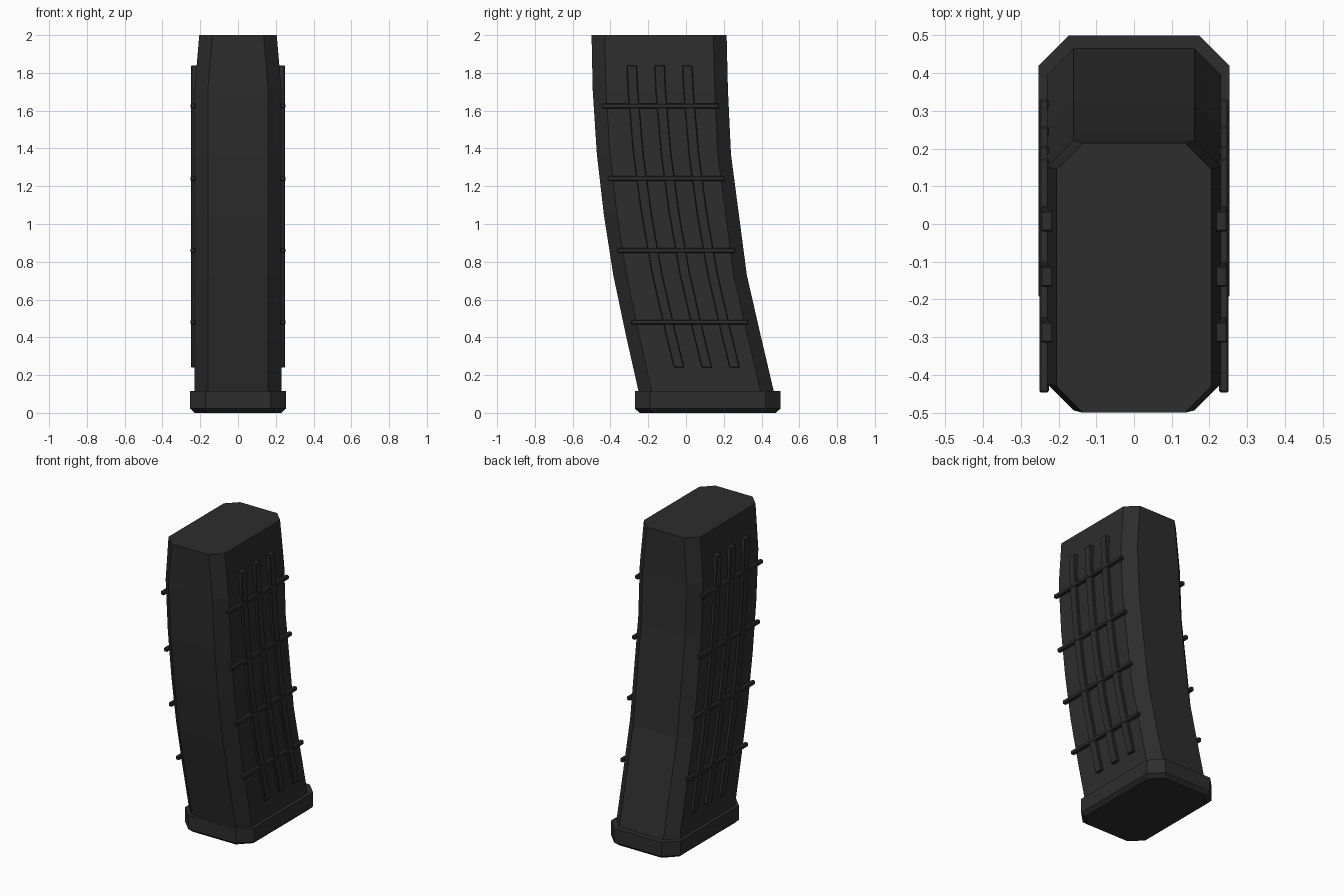
import bpy, bmesh

if "Cube" in bpy.data.objects:
    bpy.data.objects.remove(bpy.data.objects["Cube"])

mat = bpy.data.materials.new("dark charcoal polymer")
mat.diffuse_color = (0.026, 0.026, 0.026, 1)
mat.use_nodes = True
mat.node_tree.nodes["Principled BSDF"].inputs["Base Color"].default_value = mat.diffuse_color


def loft(name, rings):
    """Skin a stack of equal-sized point rings and cap both ends."""
    bm = bmesh.new()
    vs = [[bm.verts.new(p) for p in r] for r in rings]
    n = len(rings[0])
    for a, b in zip(vs, vs[1:]):
        for i in range(n):
            j = (i + 1) % n
            bm.faces.new((a[i], a[j], b[j], b[i]))
    bm.faces.new(vs[0])
    bm.faces.new(vs[-1])
    bmesh.ops.recalc_face_normals(bm, faces=bm.faces)
    me = bpy.data.meshes.new(name)
    bm.to_mesh(me)
    bm.free()
    me.materials.append(mat)
    ob = bpy.data.objects.new(name, me)
    bpy.context.collection.objects.link(ob)
    return ob


def octagon(w, y0, y1, z, c):
    """Rectangle with chamfered corners: half width w, depth y0 to y1."""
    return [(-w + c, y0, z), (w - c, y0, z), (w, y0 + c, z), (w, y1 - c, z),
            (w - c, y1, z), (-w + c, y1, z), (-w, y1 - c, z), (-w, y0 + c, z)]


def rib(name, rings, bevel):
    """Raised rib on the right side, mirrored to the left."""
    ob = loft(name, rings)
    b = ob.modifiers.new("bevel", 'BEVEL')
    b.width = bevel
    b.segments = 1
    b.limit_method = 'ANGLE'
    m = ob.modifiers.new("mirror", 'MIRROR')
    m.use_axis = (True, False, False)


# Curved body: (z, front y, back y, half width)
LEVELS = [(0.10, -0.248, 0.468, 0.23), (0.42, -0.320, 0.393, 0.23),
          (0.73, -0.385, 0.322, 0.23), (1.05, -0.435, 0.280, 0.23),
          (1.37, -0.472, 0.238, 0.23), (1.71, -0.494, 0.222, 0.23),
          (2.00, -0.500, 0.215, 0.205)]
loft("curved_body", [octagon(w, a, b, z, 0.07) for z, a, b, w in LEVELS])

# Base plate with a chamfered bottom edge
loft("base_plate", [octagon(0.23, -0.245, 0.475, 0, 0.075),
                    octagon(0.253, -0.27, 0.50, 0.022, 0.08),
                    octagon(0.253, -0.27, 0.50, 0.115, 0.08)])


def front_y(z):
    for (z0, a, *_), (z1, b, *_) in zip(LEVELS, LEVELS[1:]):
        if z <= z1:
            return a + (b - a) * (z - z0) / (z1 - z0)


# Long ribs that follow the curve of the body
for i in range(3):
    rings = []
    for z in (0.24, 0.42, 0.73, 1.05, 1.37, 1.71, 1.84):
        y = front_y(z) + 0.21 + 0.147 * i + 0.033 * (1.84 - z) / 1.6
        rings.append([(0.212, y - 0.027, z), (0.248, y - 0.027, z),
                      (0.248, y + 0.027, z), (0.212, y + 0.027, z)])
    rib(f"long_rib_{i + 1}", rings, 0.004)

# Cross ribs
for i, (z, y0, y1) in enumerate([(0.48, -0.29, 0.33), (0.86, -0.365, 0.26),
                                 (1.24, -0.415, 0.207), (1.625, -0.447, 0.175)]):
    h = 0.013
    rib(f"cross_rib_{i + 1}",
        [[(0.225, y, z - h), (0.251, y, z - h), (0.251, y, z + h), (0.225, y, z + h)]
         for y in (y0, y1)], 0.005)
